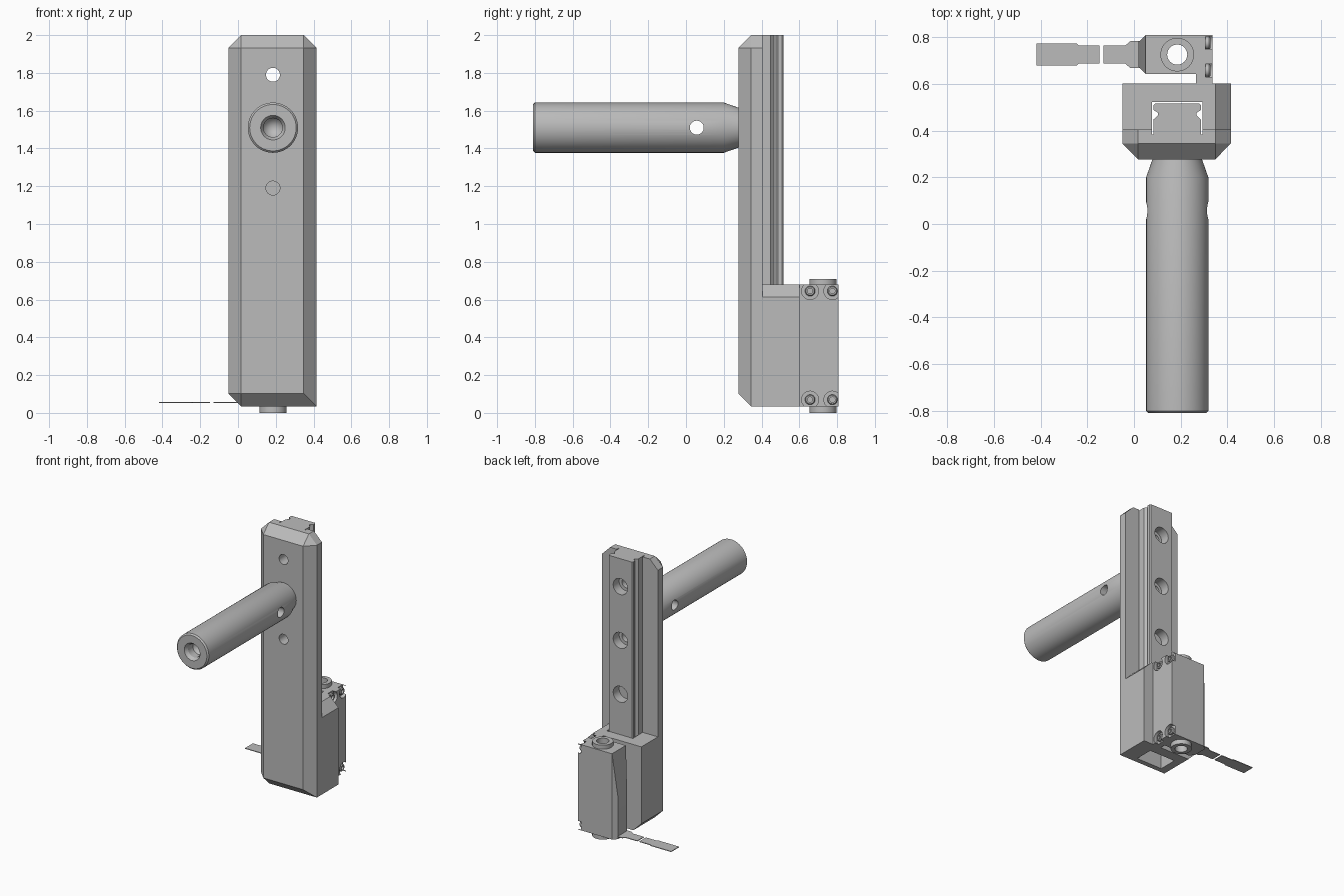
import bpy, bmesh, math
from mathutils import Vector, Matrix

if bpy.data.objects.get("Cube"):
    bpy.data.objects.remove(bpy.data.objects["Cube"])

grey = bpy.data.materials.new("plain grey")
grey.use_nodes = True
tone = (0.5, 0.5, 0.5, 1)
grey.diffuse_color = tone
grey.node_tree.nodes["Principled BSDF"].inputs["Base Color"].default_value = tone

CX = 0.185           # shared centre line of handle, rail and pivot
AXES = {"X": Matrix.Rotation(math.pi / 2, 4, "Y"),
        "Y": Matrix.Rotation(-math.pi / 2, 4, "X"), "Z": Matrix()}


def make(name, bm):
    bmesh.ops.recalc_face_normals(bm, faces=bm.faces[:])
    mesh = bpy.data.meshes.new(name)
    bm.to_mesh(mesh)
    bm.free()
    mesh.materials.append(grey)
    obj = bpy.data.objects.new(name, mesh)
    bpy.context.collection.objects.link(obj)
    return obj


def hull(name, points):
    bm = bmesh.new()
    for p in points:
        bm.verts.new(p)
    bmesh.ops.convex_hull(bm, input=bm.verts[:])
    bmesh.ops.dissolve_limit(bm, angle_limit=0.01, verts=bm.verts[:], edges=bm.edges[:])
    return make(name, bm)


def box(name, x, y, z):
    return hull(name, [(a, b, c) for a in x for b in y for c in z])


def prism(name, outline, axis, low, high):
    """Extrude a 2D outline along Y (outline in x, z) or Z (outline in x, y)."""
    bm = bmesh.new()
    put = (lambda p, h: (p[0], h, p[1])) if axis == "Y" else (lambda p, h: (p[0], p[1], h))
    face = bm.faces.new([bm.verts.new(put(p, low)) for p in outline])
    top = bmesh.ops.extrude_face_region(bm, geom=[face])["geom"]
    shift = Vector(put((0, 0), high - low))
    bmesh.ops.translate(bm, vec=shift, verts=[v for v in top if isinstance(v, bmesh.types.BMVert)])
    return make(name, bm)


def lathe(name, axis, centre, profile, sides=48):
    """Turn (radius, height) points around an axis; heights are along it."""
    bm = bmesh.new()
    rings = []
    for r, h in profile:
        if r == 0:
            rings.append([bm.verts.new((0, 0, h))] * sides)
        else:
            rings.append([bm.verts.new((r * math.cos(t), r * math.sin(t), h))
                          for t in (math.tau * i / sides for i in range(sides))])
    for a, b in zip(rings, rings[1:]):
        for i in range(sides):
            j = (i + 1) % sides
            corners = list(dict.fromkeys((a[i], a[j], b[j], b[i])))
            bm.faces.new(corners)
    bm.transform(Matrix.Translation(centre) @ AXES[axis])
    return make(name, bm)


def rod(name, axis, centre, r, low, high, sides=32):
    return lathe(name, axis, centre, [(0, low), (r, low), (r, high), (0, high)], sides)


def boolean(obj, tool, operation="DIFFERENCE"):
    tool.hide_render = True
    mod = obj.modifiers.new("cut", "BOOLEAN")
    mod.operation, mod.solver, mod.object = operation, "EXACT", tool
    with bpy.context.temp_override(object=obj, active_object=obj):
        bpy.ops.object.modifier_apply(modifier=mod.name)
    bpy.data.objects.remove(tool)


# Long front plate: chamfered front, clipped corners on top and lower left
L, R, B, T, C = -0.05, 0.415, 0.035, 2.0, 0.067
outline = [(R, B), (R, T - C), (R - C, T), (L + C, T), (L, T - C), (L, B + C), (L + C, B)]
front = [(x, 0.277, z) for x in (L + C, R - C) for z in (B + C, T - C)]
plate = hull("front_plate", front + [(x, y, z) for x, z in outline for y in (0.345, 0.405)])

# Lower housing behind the plate, with its top clipped on one side
low_top = 0.68
outline = [(R, B), (R, low_top - C), (R - C, low_top), (L, low_top), (L, B + C), (L + C, B)]
boolean(plate, prism("housing", outline, "Y", 0.4, 0.602), "UNION")

# Rail channel and mounting holes
boolean(plate, box("channel", (0.077, 0.293), (0.383, 0.523), (-0.1, 2.2)))
for z in (1.79, 1.19):
    boolean(plate, rod("hole", "Y", (CX, 0, z), 0.037, 0.2, 0.5))

# Rail with a groove down each flank and counterbored holes
half = [(0.102, 0.383), (0.102, 0.447), (0.09, 0.458), (0.082, 0.466),
        (0.082, 0.476), (0.102, 0.488), (0.102, 0.508), (0.095, 0.516)]
profile = [(CX + x, y) for x, y in half] + [(CX - x, y) for x, y in reversed(half)]
rail = prism("rail", profile, "Z", 0.15, 2.0)
for i in range(4):
    z = 1.79 - 0.405 * i
    boolean(rail, rod("bore", "Y", (CX, 0, z), 0.037, 0.3, 0.6))
    boolean(rail, rod("counterbore", "Y", (CX, 0, z), 0.06, 0.445, 0.6))

# Round handle with tapered root, coned end bore and cross hole
handle = lathe("handle", "Y", (CX, 0, 1.51), [
    (0, -0.66), (0.05, -0.73), (0.05, -0.785), (0.065, -0.81), (0.123, -0.81),
    (0.133, -0.80), (0.133, 0.2), (0.106, 0.277), (0.106, 0.29), (0, 0.29)], 64)
boolean(handle, rod("cross_hole", "X", (CX, 0.057, 1.51), 0.037, -0.3, 0.3))

# Rear pivot unit: body, sloped cover and neck to the housing
unit = box("pivot_unit", (0.052, 0.335), (0.643, 0.808), (B, low_top))
cover = hull("cover", [(0.06, y, z) for y in (0.643, 0.808) for z in (B, low_top)]
             + [(0.05, y, low_top) for y in (0.643, 0.808)]
             + [(0.02, y, z) for y in (0.672, 0.78) for z in (B, 0.35)]
             + [(0.05, y, B) for y in (0.643, 0.808)])
boolean(unit, cover, "UNION")
boolean(unit, box("neck", (0.265, 0.335), (0.595, 0.66), (B, low_top)), "UNION")
boolean(unit, rod("boss", "Z", (CX, 0.725, 0), 0.072, 0, 0.71, 48), "UNION")
boolean(unit, rod("pivot_bore", "Z", (CX, 0.725, 0), 0.043, -0.1, 0.9))

# Recessed corner screws with socket heads
for z in (0.645, 0.07):
    for y in (0.657, 0.775):
        boolean(unit, rod("pocket", "X", (0, y, z), 0.045, 0.307, 0.4))
        lathe("screw", "X", (0, y, z), [
            (0, 0.295), (0.027, 0.295), (0.027, 0.322), (0.022, 0.328),
            (0.014, 0.328), (0.014, 0.312), (0, 0.312)], 24)

# Thin flat strip leaving the unit, in two pieces
strip_half = {"inner_strip": [(0.03, 0.058), (-0.015, 0.058), (-0.037, 0.039), (-0.13, 0.039)],
              "outer_strip": [(-0.147, 0.039), (-0.237, 0.039), (-0.245, 0.047), (-0.417, 0.047)]}
for name, pts in strip_half.items():
    ring = [(x, 0.725 + w) for x, w in pts] + [(x, 0.725 - w) for x, w in reversed(pts)]
    prism(name, ring, "Z", 0.052, 0.057)

# Smooth the round parts, keep crisp edges
bpy.ops.object.select_all(action="DESELECT")
for obj in bpy.context.collection.objects:
    if obj.type == "MESH" and grey.name in obj.data.materials:
        obj.select_set(True)
        bpy.context.view_layer.objects.active = obj
bpy.ops.object.shade_smooth_by_angle(angle=math.radians(25))
